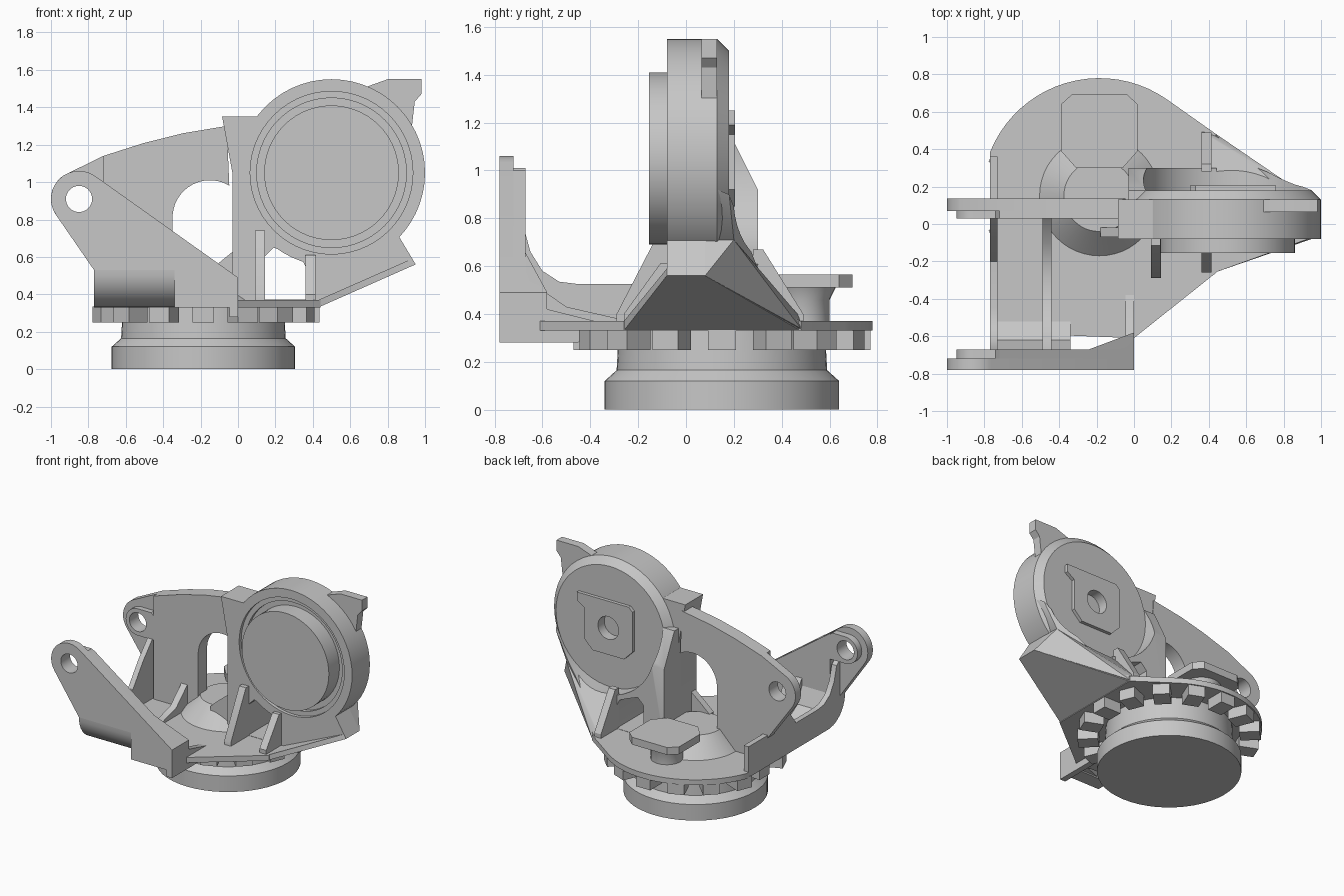
import bpy, bmesh, math
from mathutils import Matrix

cube = bpy.data.objects.get("Cube")
if cube:
    bpy.data.objects.remove(cube, do_unlink=True)

grey = bpy.data.materials.new("plain grey")
grey.use_nodes = True
COLOUR = (0.57, 0.57, 0.57, 1)
grey.diffuse_color = COLOUR
grey.node_tree.nodes["Principled BSDF"].inputs["Base Color"].default_value = COLOUR
parts = []


def finish(name, bm):
    bmesh.ops.recalc_face_normals(bm, faces=bm.faces)
    mesh = bpy.data.meshes.new(name)
    bm.to_mesh(mesh)
    bm.free()
    mesh.materials.append(grey)
    ob = bpy.data.objects.new(name, mesh)
    bpy.context.collection.objects.link(ob)
    parts.append(ob)
    return ob


def prism(name, axis, lo, hi, pts):
    """Extrude a 2D outline along one axis."""
    place = {"x": lambda p, d: (d, p[0], p[1]),
             "y": lambda p, d: (p[0], d, p[1]),
             "z": lambda p, d: (p[0], p[1], d)}[axis]
    bm = bmesh.new()
    a = [bm.verts.new(place(p, lo)) for p in pts]
    b = [bm.verts.new(place(p, hi)) for p in pts]
    bm.faces.new(a)
    bm.faces.new(b)
    for i in range(len(pts)):
        j = (i + 1) % len(pts)
        bm.faces.new((a[i], a[j], b[j], b[i]))
    return finish(name, bm)


def lathe(name, axis, centre, profile, n=48):
    """Stack circles given as (radius, position along the axis)."""
    bm = bmesh.new()
    rings = []
    for r, d in profile:
        ring = []
        for i in range(n):
            t = math.tau * i / n
            u, v = centre[0] + r * math.cos(t), centre[1] + r * math.sin(t)
            ring.append(bm.verts.new((u, v, d) if axis == "z" else (u, d, v)))
        rings.append(ring)
    for a, b in zip(rings, rings[1:]):
        for i in range(n):
            j = (i + 1) % n
            bm.faces.new((a[i], a[j], b[j], b[i]))
    bm.faces.new(rings[0])
    bm.faces.new(rings[-1])
    return finish(name, bm)


def hull(name, pts):
    bm = bmesh.new()
    for p in pts:
        bm.verts.new(p)
    bmesh.ops.convex_hull(bm, input=bm.verts)
    bmesh.ops.dissolve_limit(bm, angle_limit=0.02, verts=bm.verts, edges=bm.edges)
    return finish(name, bm)


def cut(targets, cutter):
    """Subtract the cutter, then throw it away."""
    for ob in targets:
        mod = ob.modifiers.new("cut", "BOOLEAN")
        mod.operation, mod.solver, mod.object = "DIFFERENCE", "EXACT", cutter
        bpy.context.view_layer.update()
        ev = ob.evaluated_get(bpy.context.evaluated_depsgraph_get())
        mesh = bpy.data.meshes.new_from_object(ev)
        ob.modifiers.clear()
        ob.data = mesh
    parts.remove(cutter)
    bpy.data.objects.remove(cutter, do_unlink=True)


def arc(c, r, a0, a1, n=14):
    return [(c[0] + r * math.cos(math.radians(a0 + (a1 - a0) * i / n)),
             c[1] + r * math.sin(math.radians(a0 + (a1 - a0) * i / n))) for i in range(n + 1)]


HUB = (-0.185, 0.15)
EYE = (0.5, 1.05)
EAR = (-0.85, 0.91)

# Round base and floor plate
lathe("base_drum", "z", HUB, [(0.49, 0), (0.49, 0.12), (0.44, 0.165), (0.43, 0.34)])
prism("floor_plate", "z", 0.33, 0.37,
      arc(HUB, 0.63, 158, 55, 20) + [(0.44, 0.48), (0.44, -0.26), (0, -0.61), (-0.77, -0.58)])
lathe("floor_cone", "z", HUB, [(0.33, 0.36), (0.19, 0.5)])

# Ring of teeth under the floor, trimmed flush with the left wall
for i in range(16):
    t = math.tau * i / 16
    r = min(0.62, 0.57 / max(-math.cos(t), 0.1))
    tooth = prism("ring_tooth", "z", 0.25, 0.335, [(0.48, -0.058), (r, -0.058), (r, 0.058), (0.48, 0.058)])
    tooth.data.transform(Matrix.Translation((*HUB, 0)) @ Matrix.Rotation(t, 4, "Z"))

# Rear latch on its stem
lathe("latch_stem", "z", (-0.185, 0.49), [(0.11, 0.36), (0.11, 0.46), (0.14, 0.52)], 32)
prism("latch_plate", "z", 0.51, 0.565,
      [(-0.33, 0.695), (-0.04, 0.695), (0.02, 0.64), (0.02, 0.39), (-0.06, 0.3),
       (-0.31, 0.3), (-0.39, 0.39), (-0.39, 0.64)])

# Front arm with pivot ear
boss = arc(EAR, 0.1, 90, 270) + [(-0.715, 0.81), (-0.715, 0.99), (-0.74, 1.01)]
front_arm = prism("front_arm", "y", -0.78, -0.72, arc(EAR, 0.15, 55, 216) + [
    (-0.77, 0.53), (-0.34, 0.53), (-0.34, 0.33), (0, 0.33), (0, 0.49)])
prism("front_arm_inner", "y", -0.72, -0.67, [
    (-0.72, 1.0), (-0.72, 0.53), (-0.34, 0.53), (-0.34, 0.33), (0, 0.33), (0, 0.49)])
front_boss = prism("front_boss", "y", -0.73, -0.67, boss)
hull("front_arm_flare", [(x, y, z) for x, y, top in (
    (-0.24, -0.67, 0.655), (0, -0.67, 0.49), (-0.1, -0.645, 0.56), (0, -0.58, 0.49)) for z in (0.34, top)])

# Rear arm with matching ear and an arched window
rear_arm = prism("rear_arm", "y", 0.07, 0.135, arc(EAR, 0.15, 216, 122) + [
    (-0.72, 1.14), (-0.5, 1.21), (-0.3, 1.26), (-0.06, 1.3), (-0.02, 0.35), (-0.77, 0.35), (-0.77, 0.54)])
rear_inner = prism("rear_arm_inner", "y", 0.03, 0.07, [
    (-0.72, 1.14), (-0.5, 1.21), (-0.3, 1.26), (-0.06, 1.3), (-0.02, 0.35), (-0.72, 0.35)])
rear_boss = prism("rear_boss", "y", 0.03, 0.08, boss)
cut([rear_arm, rear_inner], prism("window_cutter", "y", -0.2, 0.6,
    [(-0.35, 0.372), (-0.35, 0.82)] + arc((-0.15, 0.81), 0.2, 175, 60) + [(-0.025, 0.97), (-0.025, 0.372)]))
cut([front_arm, front_boss, rear_arm, rear_boss],
    lathe("pivot_cutter", "y", EAR, [(0.07, -1), (0.07, 1)], 32))

# Curved trough joining the arms, with its ribs
prism("trough", "x", -0.77, -0.34, arc((-0.58, 0.53), 0.2, 180, 270, 10) + [
    (0.05, 0.33), (0.05, 0.37), (-0.52, 0.37), (-0.62, 0.43), (-0.67, 0.55)])
prism("left_wall", "x", -0.77, -0.73, [
    (-0.72, 0.8), (-0.68, 0.77), (-0.65, 0.66), (-0.6, 0.58), (-0.53, 0.535), (-0.45, 0.525),
    (-0.2, 0.525), (-0.08, 0.69), (0.035, 0.82), (0.1, 0.82), (0.1, 0.56), (0.36, 0.56),
    (0.36, 0.33), (-0.58, 0.33), (-0.68, 0.38), (-0.75, 0.48)])
prism("trough_rib", "x", -0.49, -0.44, [
    (-0.68, 0.62), (-0.6, 0.5), (-0.5, 0.43), (-0.28, 0.38), (-0.1, 0.43),
    (0.04, 0.56), (0.04, 0.35), (-0.58, 0.35), (-0.68, 0.42)])
prism("end_wall", "x", -0.045, 0, [
    (-0.78, 0.28), (-0.78, 0.48), (-0.67, 0.48), (-0.58, 0.42), (-0.38, 0.37), (-0.45, 0.28)])

# Drum housing and its supporting panel
panel = prism("housing_panel", "y", -0.08, 0.13, [
    (-0.085, 1.35), (0.1, 1.35), (0.3, 1.48), (0.8, 1.2), (0.86, 0.71),
    (0.7, 0.62), (0.44, 0.35), (-0.03, 0.35), (-0.03, 1.05)])
foot = prism("housing_foot", "y", -0.08, 0.08, [
    (0.44, 0.335), (0.95, 0.56), (0.86, 0.71), (0.6, 0.8), (0.44, 0.7)])
prism("panel_lug", "y", -0.07, -0.02, [
    (-0.18, 0.36), (-0.18, 0.5), (-0.1, 0.57), (-0.02, 0.635), (-0.02, 0.36)])
housing = lathe("drum_housing", "y", EYE, [(0.5, -0.08), (0.5, 0.13), (0.45, 0.18)], 56)
cut([housing, panel, foot], lathe("groove_cutter", "y", EYE, [
    (0.435, -0.2), (0.435, -0.055), (0.4, -0.055), (0.4, -0.03)], 56))
lathe("drum_face", "y", EYE, [(0.36, -0.155), (0.36, 0)], 56)
prism("top_lug", "y", 0.065, 0.13, [
    (0.66, 1.5), (0.8, 1.55), (0.98, 1.55), (0.98, 1.47), (0.945, 1.43), (0.93, 1.3), (0.8, 1.3)])

# Rear fairing in a lower and an upper sweep, hollowed around the drum
column = prism("rear_column", "x", -0.03, 0.44, [
    (0.1, 0.36), (0.3, 0.36), (0.3, 0.92), (0.18, 1.16), (0.1, 1.16)])
fairing = hull("rear_fairing", [
    (0.36, 0.5, 0.36), (0.44, 0.48, 0.34), (0.44, 0.05, 0.34), (0.36, 0.1, 0.36),
    (0.95, 0.08, 0.56), (0.86, 0.08, 0.71), (0.85, 0.2, 0.71),
    (0.66, 0.31, 0.57), (0.4, 0.31, 0.57), (0.4, 0.1, 0.8)])
sweep = hull("fairing_sweep", [
    (0.86, 0.08, 0.71), (0.85, 0.2, 0.71), (0.98, 0.13, 0.92), (0.95, 0.18, 0.9),
    (0.66, 0.3, 0.59), (0.7, 0.1, 0.65)])
cut([column, fairing, sweep], lathe("drum_cutter", "y", EYE, [(0.45, 0.175), (0.45, 0.8)], 56))
cut([column, fairing, panel, foot], prism("arch_cutter", "y", -0.5, 0.9,
    [(0.14, 0.372), (0.14, 0.6), (0.19, 0.65), (0.27, 0.62), (0.34, 0.59), (0.365, 0.54), (0.365, 0.372)]))

# Sloping ramp under the housing
hull("ramp", [(x, y, z) for x, z, ys in (
    (0.43, 0.33, (-0.26, 0.48)), (0.43, 0.37, (-0.26, 0.48)),
    (0.95, 0.56, (-0.08, 0.08)), (0.93, 0.59, (-0.08, 0.08))) for y in ys])

# Triangular stiffeners on the floor
for x, y0, y1, top in ((0.09, -0.29, -0.07, 0.74), (0.36, -0.26, -0.07, 0.61), (0.36, 0.49, 0.28, 0.67)):
    prism("stiffener", "x", x, x + 0.055, [
        (y0, 0.36), (y0, 0.4), (y1 - 0.2 * (y1 - y0), top), (y1, top), (y1, 0.36)])

# Rear badge plate with a centre hole
badge = prism("rear_plate", "y", 0.17, 0.205, [
    (0.3, 1.22), (0.33, 1.25), (0.76, 1.25), (0.76, 1.19), (0.7, 1.15), (0.7, 0.92), (0.63, 0.85),
    (0.37, 0.85), (0.3, 0.92)])
cut([badge, housing, column], lathe("plate_hole_cutter", "y", EYE, [(0.085, 0.09), (0.085, 0.4)], 32))

# Smooth the curves, keep the edges sharp
bpy.ops.object.select_all(action="DESELECT")
for ob in parts:
    ob.select_set(True)
bpy.context.view_layer.objects.active = parts[0]
bpy.ops.object.shade_smooth_by_angle(angle=math.radians(30))
